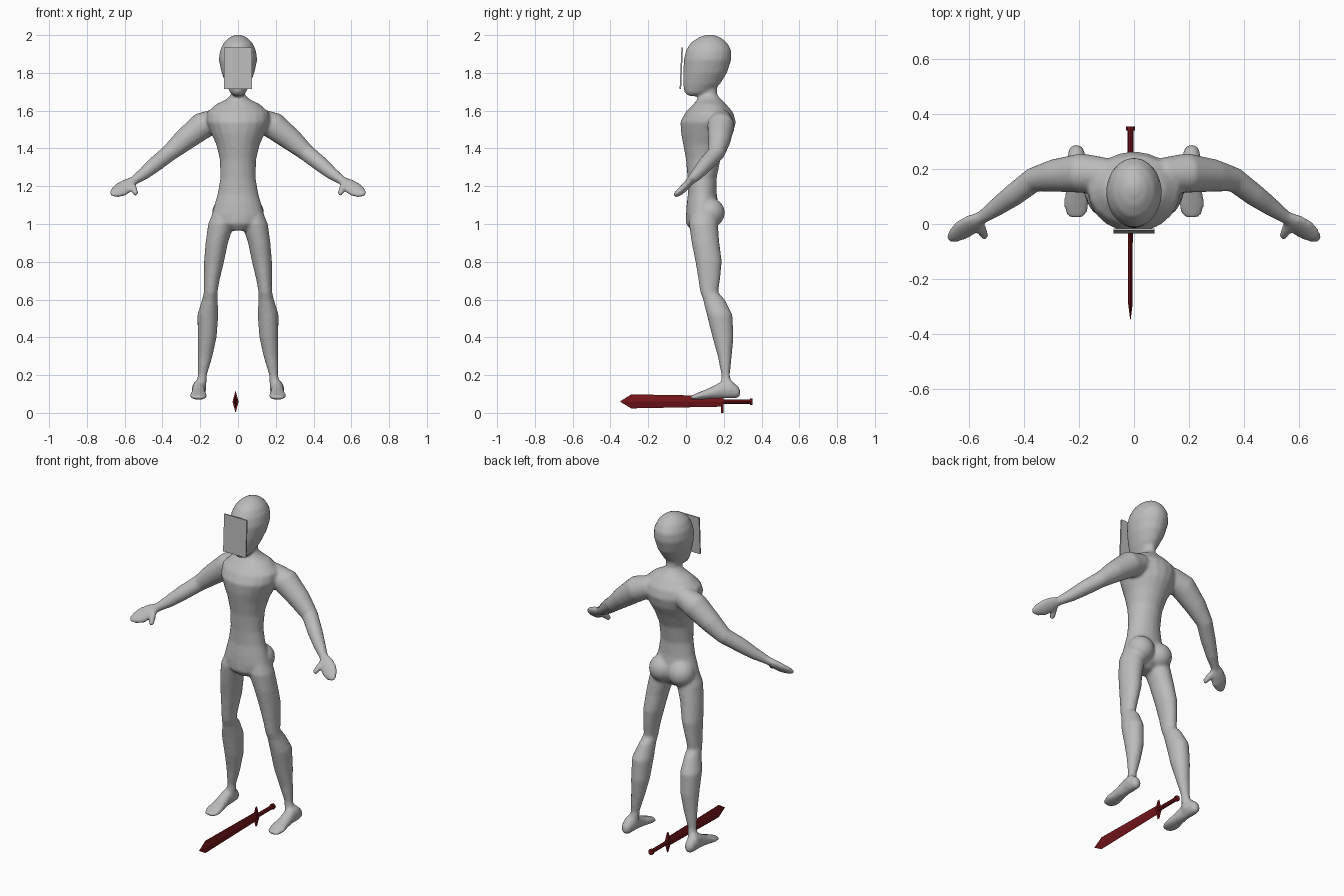
import bpy, bmesh, math
from mathutils import Vector, Matrix


def material(name, rgb):
    m = bpy.data.materials.new(name)
    m.diffuse_color = (*rgb, 1)
    return m


GREY = material("grey", (0.5, 0.5, 0.5))
RED = material("dark red", (0.17, 0.007, 0.01))


def loft(bm, rings, n=20):
    """Skin closed elliptical rings given as (centre, half axis u, half axis v)."""
    loops = []
    for c, u, v in rings:
        c, u, v = Vector(c), Vector(u), Vector(v)
        loops.append([bm.verts.new(c + u * math.cos(2 * math.pi * i / n) + v * math.sin(2 * math.pi * i / n))
                      for i in range(n)])
    faces = []
    for a, b in zip(loops, loops[1:]):
        for i in range(n):
            j = (i + 1) % n
            faces.append(bm.faces.new((a[i], a[j], b[j], b[i])))
    faces += [bm.faces.new(loops[0]), bm.faces.new(loops[-1])]
    bmesh.ops.recalc_face_normals(bm, faces=faces)


def upright(bm, rows, s=1):
    """Loft along z from rows of (z, x low, x high, y front, y back)."""
    loft(bm, [((s * (a + b) / 2, (f + k) / 2, z), ((b - a) / 2, 0, 0), (0, (k - f) / 2, 0))
              for z, a, b, f, k in rows])


def along_y(bm, x, rows, n=20):
    """Loft along y from rows of (y, half width, z low, z high)."""
    loft(bm, [((x, y, (a + b) / 2), (w, 0, 0), (0, 0, (b - a) / 2)) for y, w, a, b in rows], n)


def tube(bm, pts, s):
    """Round tube through points (x, y, z, radius)."""
    rings = []
    for i, (x, y, z, r) in enumerate(pts):
        d = Vector(pts[min(i + 1, len(pts) - 1)][:3]) - Vector(pts[max(i - 1, 0)][:3])
        d.x *= s
        u = d.cross(Vector((0, 1, 0))).normalized()
        v = d.cross(u).normalized()
        rings.append(((s * x, y, z), u * r, v * r))
    loft(bm, rings)


def finish(bm, name, mat):
    me = bpy.data.meshes.new(name)
    bm.to_mesh(me)
    bm.free()
    me.materials.append(mat)
    ob = bpy.data.objects.new(name, me)
    bpy.context.collection.objects.link(ob)
    return ob


body = bmesh.new()

# Torso and neck: (z, half width, front y, back y)
torso = [(0.965, 0.05, 0.03, 0.12), (1.0, 0.11, 0.0, 0.16), (1.05, 0.138, 0.0, 0.175),
         (1.1, 0.125, 0.003, 0.172), (1.16, 0.108, 0.01, 0.163), (1.24, 0.094, 0.008, 0.162),
         (1.34, 0.096, 0.0, 0.182), (1.42, 0.115, -0.015, 0.218), (1.48, 0.142, -0.026, 0.25),
         (1.54, 0.168, -0.03, 0.264), (1.59, 0.165, -0.004, 0.25), (1.635, 0.115, 0.04, 0.212),
         (1.66, 0.062, 0.06, 0.185), (1.685, 0.036, 0.073, 0.165), (1.76, 0.036, 0.075, 0.165)]
upright(body, [(z, -w, w, f, k) for z, w, f, k in torso])

# Head
head = [(1.677, 0.02, 0.015, 0.075), (1.695, 0.042, -0.008, 0.125), (1.74, 0.064, -0.016, 0.18),
        (1.8, 0.087, -0.015, 0.217), (1.87, 0.102, -0.012, 0.24), (1.92, 0.095, 0.0, 0.24),
        (1.96, 0.076, 0.025, 0.217), (1.987, 0.047, 0.065, 0.185), (2.002, 0.015, 0.11, 0.145)]
upright(body, [(z, -w, w, f, k) for z, w, f, k in head])

leg = [(1.08, 0.03, 0.125, 0.03, 0.15), (1.0, 0.02, 0.158, 0.015, 0.168), (0.9, 0.053, 0.172, 0.03, 0.177),
       (0.8, 0.074, 0.18, 0.05, 0.19), (0.7, 0.098, 0.18, 0.066, 0.18), (0.64, 0.108, 0.181, 0.075, 0.17),
       (0.6, 0.108, 0.19, 0.09, 0.205), (0.52, 0.104, 0.215, 0.11, 0.246), (0.4, 0.113, 0.213, 0.14, 0.252),
       (0.3, 0.135, 0.212, 0.168, 0.242), (0.2, 0.164, 0.213, 0.188, 0.232), (0.11, 0.17, 0.23, 0.18, 0.25)]
foot = [(0.287, 0.014, 0.09, 0.125), (0.272, 0.027, 0.078, 0.145), (0.235, 0.035, 0.076, 0.175),
        (0.19, 0.033, 0.076, 0.168), (0.13, 0.038, 0.074, 0.135), (0.075, 0.047, 0.07, 0.112),
        (0.04, 0.04, 0.07, 0.097), (0.022, 0.022, 0.074, 0.09)]
arm = [(0.10, 0.18, 1.555, 0.06), (0.19, 0.185, 1.52, 0.072), (0.29, 0.176, 1.44, 0.059),
       (0.365, 0.16, 1.375, 0.045), (0.44, 0.103, 1.315, 0.041), (0.5, 0.06, 1.265, 0.033),
       (0.55, 0.025, 1.23, 0.024), (0.575, 0.008, 1.213, 0.02)]
thumb = [(0.565, 0.008, 1.215, 0.018), (0.55, -0.025, 1.182, 0.018), (0.542, -0.043, 1.163, 0.015),
         (0.54, -0.053, 1.153, 0.008)]
# Hand: (centre, half width, half thickness)
hand = [((0.55, 0.025, 1.23), 0.024, 0.02), ((0.585, 0.003, 1.205), 0.042, 0.022),
        ((0.62, -0.02, 1.182), 0.046, 0.02), ((0.65, -0.042, 1.166), 0.035, 0.016),
        ((0.672, -0.058, 1.155), 0.014, 0.01)]

for s in (-1, 1):
    upright(body, leg, s)
    along_y(body, s * 0.209, foot)
    tube(body, arm, s)
    tube(body, thumb, s)
    wide = Vector((s * -0.62, -0.5, -0.6)).normalized()
    thick = Vector((s * 0.1, 0.7, -0.7)).normalized()
    loft(body, [((s * c[0], c[1], c[2]), wide * w, thick * t) for c, w, t in hand])
    # Buttock
    bmesh.ops.create_uvsphere(body, u_segments=20, v_segments=12, radius=0.076,
                              matrix=Matrix.Translation((s * 0.062, 0.13, 1.06)))

# Fuse all body parts into one smooth skin
ob = finish(body, "body", GREY)
rm = ob.modifiers.new("fuse", 'REMESH')
rm.mode = 'VOXEL'
rm.voxel_size = 0.009
rm.use_smooth_shade = True
sm = ob.modifiers.new("soften", 'SMOOTH')
sm.factor = 0.5
sm.iterations = 5

# Flat plate in front of the face, leaning slightly
plate = bmesh.new()
tilt = Matrix.Translation((0, -0.025, 1.825)) @ Matrix.Rotation(math.radians(-2.5), 4, 'X')
bmesh.ops.create_cube(plate, size=1, matrix=tilt @ Matrix.Diagonal((0.15, 0.008, 0.22, 1)))
finish(plate, "face_plate", GREY)

# Sword lying between the feet
SX = -0.013
blade = bmesh.new()
along_y(blade, SX, [(-0.347, 0.001, 0.058, 0.062), (-0.29, 0.008, 0.024, 0.098),
                    (0.19, 0.009, 0.033, 0.09)], 4)
finish(blade, "sword_blade", RED)
guard = bmesh.new()
along_y(guard, SX, [(0.184, 0.016, 0.0, 0.118), (0.198, 0.016, 0.0, 0.118)], 4)
finish(guard, "sword_guard", RED)
grip = bmesh.new()
along_y(grip, SX, [(0.19, 0.011, 0.048, 0.072), (0.342, 0.011, 0.048, 0.072)], 8)
finish(grip, "sword_grip", RED)
pommel = bmesh.new()
along_y(pommel, SX, [(0.34, 0.016, 0.043, 0.077), (0.353, 0.016, 0.043, 0.077)], 8)
finish(pommel, "sword_pommel", RED)
